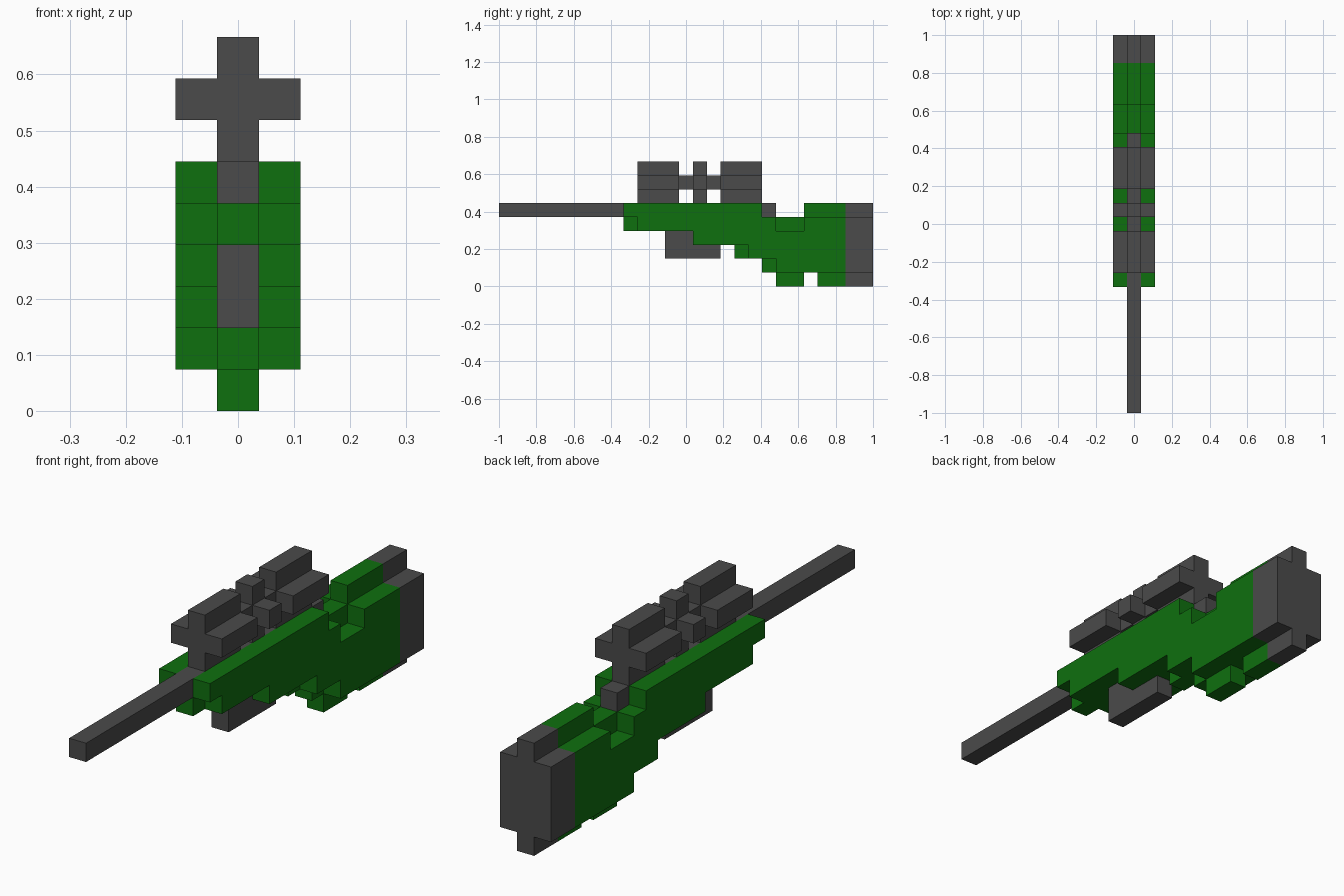
import bpy, bmesh

if "Cube" in bpy.data.objects:
    bpy.data.objects.remove(bpy.data.objects["Cube"], do_unlink=True)

U = 2 / 27          # size of one block; the rifle is 27 blocks long


def material(name, color):
    m = bpy.data.materials.new(name)
    m.diffuse_color = color
    m.use_nodes = True
    m.node_tree.nodes["Principled BSDF"].inputs["Base Color"].default_value = color
    return m


GREEN = material("stock green", (0.0048, 0.162, 0.0048, 1))
GREY = material("dark grey metal", (0.069, 0.069, 0.069, 1))


def prism(name, points, offset, mat):
    """Extrude a closed outline, given in blocks as (x, y, z), by an offset."""
    def place(p):
        return (p[0] * U, p[1] * U - 1, p[2] * U)
    bm = bmesh.new()
    face = bm.faces.new([bm.verts.new(place(p)) for p in points])
    new = bmesh.ops.extrude_face_region(bm, geom=[face])["geom"]
    bmesh.ops.translate(bm, vec=[c * U for c in offset],
                        verts=[v for v in new if isinstance(v, bmesh.types.BMVert)])
    bmesh.ops.recalc_face_normals(bm, faces=bm.faces)
    mesh = bpy.data.meshes.new(name)
    bm.to_mesh(mesh)
    bm.free()
    mesh.materials.append(mat)
    obj = bpy.data.objects.new(name, mesh)
    bpy.context.collection.objects.link(obj)
    return obj


def slab(name, outline, x, mat):
    """One block thick side outline of (y, z) points, starting at x."""
    return prism(name, [(x, y, z) for y, z in outline], (1, 0, 0), mat)


def bar(name, y0, y1, z0, z1, mat):
    """Centre bar along the length."""
    return slab(name, [(y0, z0), (y1, z0), (y1, z1), (y0, z1)], -0.5, mat)


def cross_bar(name, y0, y1, z0, z1, wing0, wing1, mat):
    """Plus-shaped section: centre column z0-z1 with wings wing0-wing1."""
    half = [(0.5, z0), (0.5, wing0), (1.5, wing0), (1.5, wing1), (0.5, wing1), (0.5, z1)]
    section = half + [(-x, z) for x, z in reversed(half)]
    return prism(name, [(x, y0, z) for x, z in section], (0, y1 - y0, 0), mat)


# Green body: two side plates around a centre core
side = [(9, 6), (9, 5), (10, 5), (10, 4), (14, 4), (14, 3), (18, 3), (18, 2), (20, 2),
        (20, 1), (25, 1), (25, 5), (22, 5), (22, 4), (20, 4), (20, 5), (19, 5), (19, 6)]
core = [(9, 5), (9, 4), (16, 4), (16, 3), (17, 3), (17, 2), (19, 2), (19, 1), (20, 1),
        (20, 0), (22, 0), (22, 1), (23, 1), (23, 0), (25, 0), (25, 6), (22, 6), (22, 5)]
slab("left_side_plate", side, 0.5, GREEN)
slab("right_side_plate", side, -1.5, GREEN)
slab("body_core", core, -0.5, GREEN)

# Barrel and magazine
bar("barrel", 0, 20, 5, 6, GREY)
bar("magazine", 12, 16, 2, 4, GREY)

# Butt pad
cross_bar("butt_pad", 25, 27, 0, 6, 1, 5, GREY)

# Scope: three winged blocks joined by thin tube pieces
for name, y0, y1 in (("front", 10, 13), ("dial", 14, 15), ("rear", 16, 19)):
    cross_bar("scope_" + name, y0, y1, 6, 9, 7, 8, GREY)
bar("scope_tube_front", 13, 14, 7, 8, GREY)
bar("scope_tube_rear", 15, 16, 7, 8, GREY)
